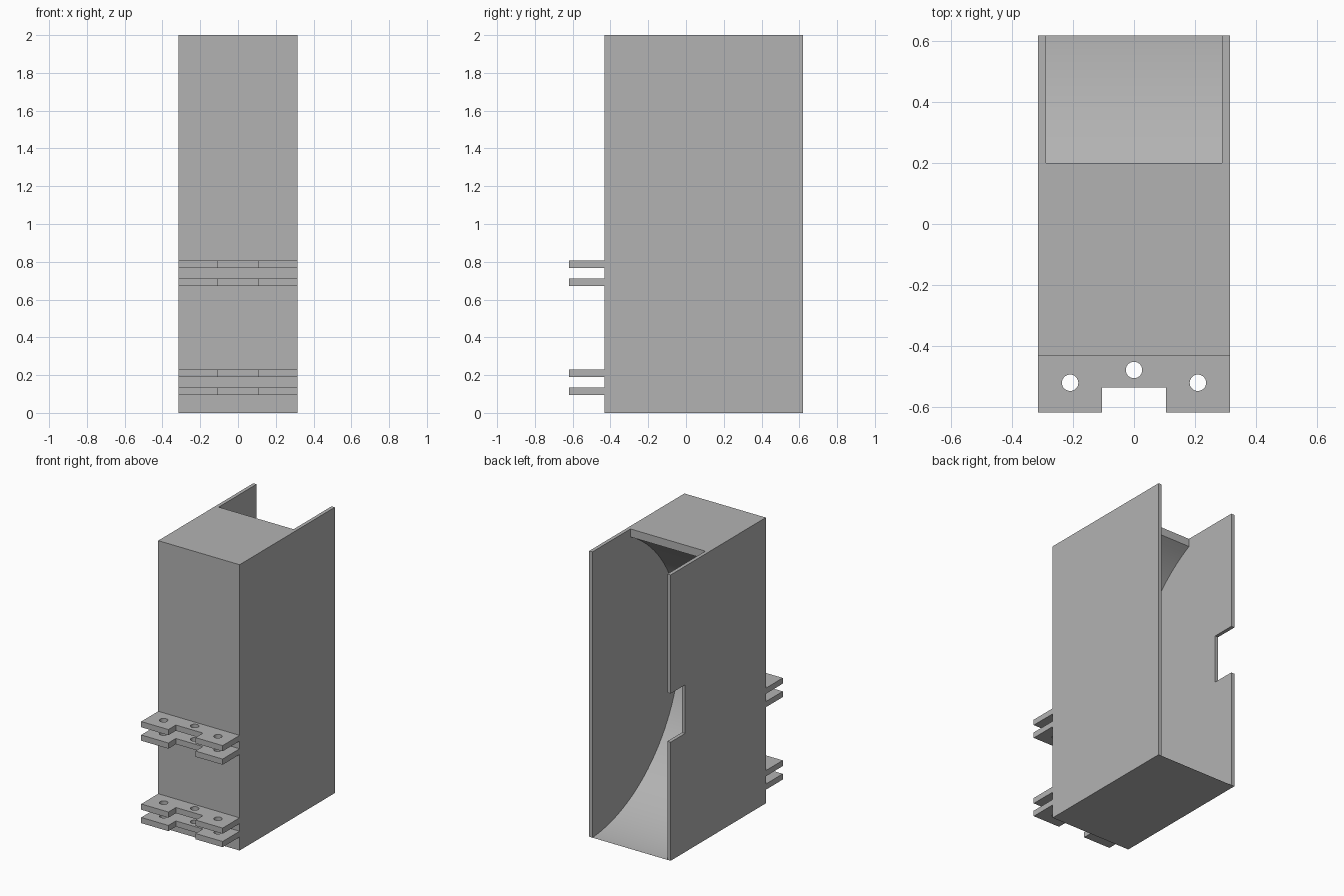
import bpy, bmesh, math
from mathutils import Vector

if "Cube" in bpy.data.objects:
    bpy.data.objects.remove(bpy.data.objects["Cube"], do_unlink=True)

GREY = (0.45, 0.45, 0.45, 1)
grey = bpy.data.materials.new("plain grey")
grey.use_nodes = True
grey.diffuse_color = GREY
grey.node_tree.nodes["Principled BSDF"].inputs["Base Color"].default_value = GREY


def prism(name, outline, offset):
    """Extrude a closed outline of 3D points along an offset."""
    bm = bmesh.new()
    face = bm.faces.new([bm.verts.new(p) for p in outline])
    top = bmesh.ops.extrude_face_region(bm, geom=[face])["geom"]
    moved = [v for v in top if isinstance(v, bmesh.types.BMVert)]
    bmesh.ops.translate(bm, verts=moved, vec=Vector(offset))
    bmesh.ops.recalc_face_normals(bm, faces=bm.faces)
    mesh = bpy.data.meshes.new(name)
    bm.to_mesh(mesh)
    bm.free()
    mesh.materials.append(grey)
    obj = bpy.data.objects.new(name, mesh)
    bpy.context.collection.objects.link(obj)
    return obj


def box(name, x0, x1, y0, y1, z0, z1):
    base = [(x0, y0, z0), (x1, y0, z0), (x1, y1, z0), (x0, y1, z0)]
    return prism(name, base, (0, 0, z1 - z0))


def cut(target, cutters):
    """Subtract the cutters, then discard them."""
    bpy.context.view_layer.objects.active = target
    for cutter in cutters:
        cutter.hide_render = True
        mod = target.modifiers.new("cut", "BOOLEAN")
        mod.operation = "DIFFERENCE"
        mod.solver = "EXACT"
        mod.object = cutter
        bpy.ops.object.modifier_apply(modifier=mod.name)
        bpy.data.objects.remove(cutter, do_unlink=True)


HALF, WALL = 0.315, 0.025
FRONT, BACK, HEIGHT = -0.432, 0.62, 2.0

# Body with a round scoop open at the back and top
body = box("body", -HALF, HALF, FRONT, BACK, 0, HEIGHT)
cy, cz = 0.678, 1.03
lip, foot = (0.2, 1.944), (BACK, 0.004)
radius = math.hypot(lip[0] - cy, lip[1] - cz)
start = math.atan2(lip[1] - cz, lip[0] - cy)
end = math.atan2(foot[1] - cz, foot[0] - cy) + math.tau
STEPS = 48
arc = []
for i in range(STEPS + 1):
    a = start + (end - start) * i / STEPS
    arc.append((cy + radius * math.cos(a), cz + radius * math.sin(a)))
outline = [(lip[0], 2.2)] + arc + [(0.9, arc[-1][1]), (0.9, 2.2)]
inner = HALF - WALL
scoop = prism("scoop_cutter", [(-inner, y, z) for y, z in outline], (2 * inner, 0, 0))

# Notch in the rear edge of the right wall
notch = box("notch_cutter", -0.4, -0.2, BACK - 0.16, 0.8, 0.83, 1.17)
cut(body, [scoop, notch])
bpy.ops.object.select_all(action="DESELECT")
body.select_set(True)
bpy.ops.object.shade_smooth_by_angle(angle=math.radians(20))


# Paired hinge plates, each with a front slot and three pin holes
def hinge_plate(name, z0, z1):
    tip, slot, s = -0.62, -0.537, 0.105
    points = [(-HALF, FRONT), (-HALF, tip), (-s, tip), (-s, slot),
              (s, slot), (s, tip), (HALF, tip), (HALF, FRONT)]
    plate = prism(name, [(x, y, z0) for x, y in points], (0, 0, z1 - z0))
    holes = []
    for hx, hy in ((-0.21, -0.522), (0, -0.48), (0.21, -0.522)):
        ring = [(hx + 0.027 * math.cos(math.tau * k / 32),
                 hy + 0.027 * math.sin(math.tau * k / 32), z0 - 0.02) for k in range(32)]
        holes.append(prism("hole_cutter", ring, (0, 0, 0.1)))
    cut(plate, holes)
    bpy.ops.object.select_all(action="DESELECT")
    plate.select_set(True)
    bpy.ops.object.shade_smooth_by_angle(angle=math.radians(30))


for level, z in (("lower", 0.095), ("upper", 0.672)):
    hinge_plate(level + "_hinge_bottom_plate", z, z + 0.04)
    hinge_plate(level + "_hinge_top_plate", z + 0.094, z + 0.134)
